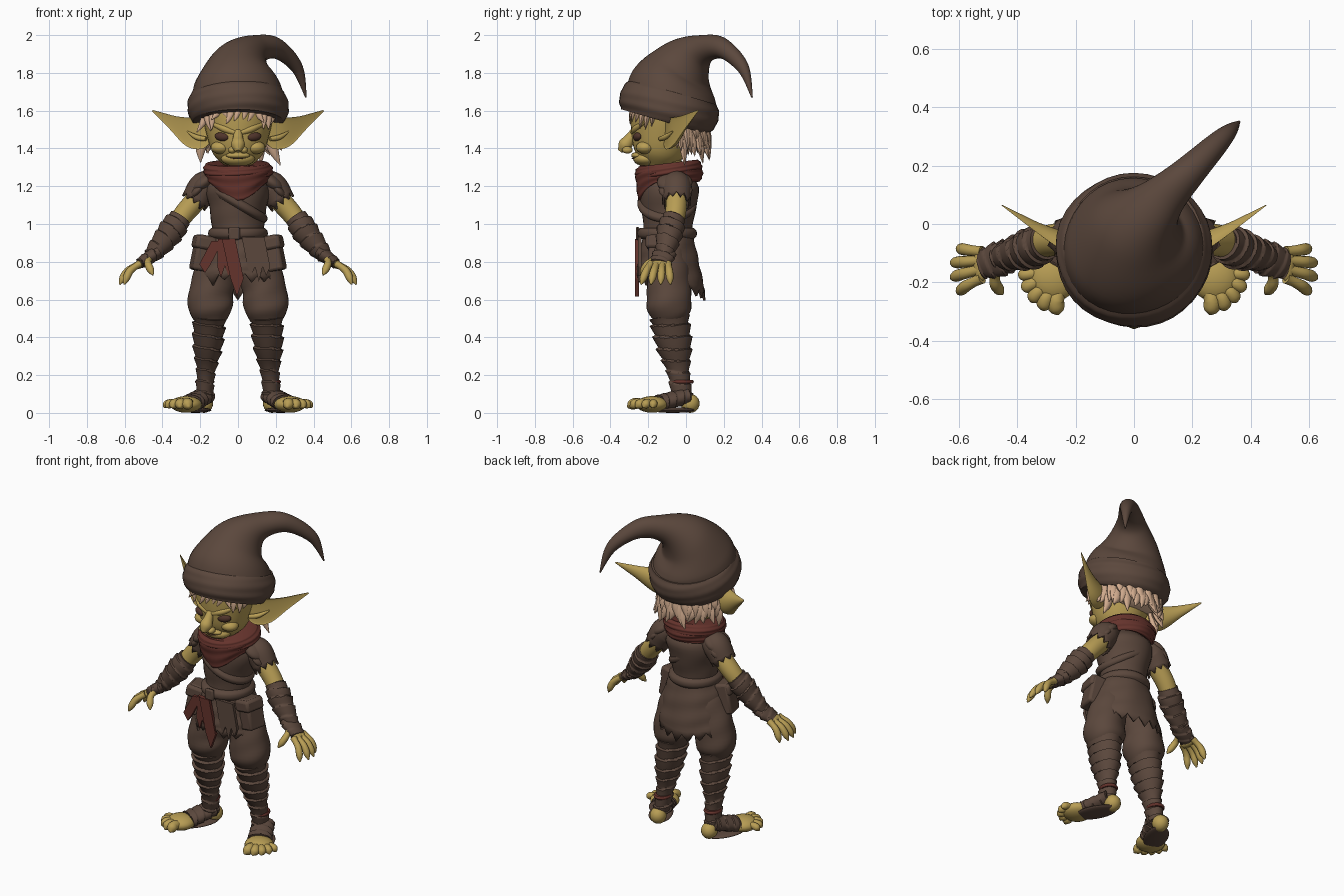
import bpy, bmesh, math, random
from mathutils import Vector, Matrix, Euler

random.seed(4)
if bpy.data.objects.get("Cube"):
    bpy.data.objects.remove(bpy.data.objects["Cube"])


def material(name, *rgb):
    m = bpy.data.materials.new(name)
    m.use_nodes = True
    m.diffuse_color = (*rgb, 1)
    m.node_tree.nodes["Principled BSDF"].inputs["Base Color"].default_value = (*rgb, 1)
    return m


BROWN = material("dark brown cloth", .105, .064, .046)
SKIN = material("olive skin", .48, .34, .09)
RED = material("dark red cloth", .13, .033, .025)
HAIR = material("pale hair", .64, .41, .27)
EYE = material("dark eye", .08, .035, .024)
FRONT, UP = Vector((0, -1, 0)), Vector((0, 0, 1))


def finish(name, bm, mat, angle=50):
    bmesh.ops.recalc_face_normals(bm, faces=bm.faces)
    mesh = bpy.data.meshes.new(name)
    bm.to_mesh(mesh)
    bm.free()
    mesh.materials.append(mat)
    ob = bpy.data.objects.new(name, mesh)
    bpy.context.collection.objects.link(ob)
    bpy.ops.object.select_all(action="DESELECT")
    ob.select_set(True)
    bpy.context.view_layer.objects.active = ob
    bpy.ops.object.shade_smooth_by_angle(angle=math.radians(angle))
    return ob


def along(values, t):
    """Smooth curve through evenly spaced values, at t from start to end."""
    last = len(values) - 1
    i = min(int(t * last), last - 1)
    f = t * last - i
    a, b, c, d = (values[max(0, min(k, last))] for k in range(i - 1, i + 3))
    return (b * 2 + (c - a) * f + (a * 2 - b * 5 + c * 4 - d) * f * f
            + (b * 3 - a - c * 3 + d) * f ** 3) * .5


def tube(name, mat, path, radii, flat=1, sides=20, rings=20, ref=FRONT, bump=None,
         dip=None, jag=0, solid=0, cup=False, mirror=1):
    """Sweep an ellipse along a path; flat is its depth towards ref over its width."""
    path = [Vector((mirror * x, y, z)) for x, y, z in path]
    centres = [along(path, i / rings) for i in range(rings + 1)]
    bm, loops = bmesh.new(), []
    for i, centre in enumerate(centres):
        t = i / rings
        d = (centres[min(i + 1, rings)] - centres[max(i - 1, 0)]).normalized()
        u = (ref - d * ref.dot(d)).normalized()
        v = d.cross(u)
        radius = max(along(radii, t), .001)
        loop = []
        for j in range(sides):
            a = math.tau * j / sides
            r = radius * (bump(t, a) if bump else 1)
            x, y = math.cos(a), math.sin(a) * flat
            if cup and x * v.y < 0:
                x *= -.1
            co = centre + (v * x + u * y) * r
            if dip:
                co += d * dip(a) * t * t
            if i == rings:
                co += d * jag * random.uniform(.5, 1) * (j % 2)
            loop.append(bm.verts.new(co))
        loops.append(loop)
    for p, q in zip(loops, loops[1:]):
        for j in range(sides):
            k = (j + 1) % sides
            bm.faces.new((p[j], p[k], q[k], q[j]))
    if not solid:
        bm.faces.new(loops[0])
        bm.faces.new(loops[-1])
    ob = finish(name, bm, mat)
    if solid:
        ob.modifiers.new("thickness", "SOLIDIFY").thickness = solid


def band(name, mat, centre, radius, height, flat=1, tilt=UP, **options):
    """Rounded ring of cloth around the body."""
    half = tilt.normalized() * height / 2
    tube(name, mat, [Vector(centre) - half, Vector(centre) + half],
         [radius * .9, radius, radius, radius * .9], flat, sides=36, **options)


def ball(name, mat, loc, size, rot=(0, 0, 0)):
    bm = bmesh.new()
    bmesh.ops.create_uvsphere(bm, u_segments=20, v_segments=12, radius=1)
    bm.transform(Matrix.LocRotScale(Vector(loc), Euler(rot), Vector(size)))
    finish(name, bm, mat)


def box(name, mat, loc, size, rot=(0, 0, 0)):
    bm = bmesh.new()
    bmesh.ops.create_cube(bm, size=1)
    bm.transform(Matrix.LocRotScale(Vector(loc), Euler(rot), Vector(size)))
    bevel = finish(name, bm, mat).modifiers.new("soft edges", "BEVEL")
    bevel.width, bevel.segments = .015, 2


def rag(name, mat, top, width, length, lean, teeth=2):
    """Torn hanging cloth: straight top edge, zigzag hem."""
    x, y, z = top
    outline = [(x + width / 2, z), (x - width / 2, z)]
    for i in range(teeth * 2 + 1):
        drop = length * (random.uniform(.85, 1) if i % 2 else .65)
        outline.append((x + lean + width * (i / teeth / 2 - .5), z - drop))
    bm = bmesh.new()
    face = bm.faces.new([bm.verts.new((px, y, pz)) for px, pz in outline])
    new = bmesh.ops.extrude_face_region(bm, geom=[face])["geom"]
    moved = [g for g in new if isinstance(g, bmesh.types.BMVert)]
    bmesh.ops.translate(bm, vec=FRONT * -.02, verts=moved)
    finish(name, bm, mat, 30)


def wraps(count, depth=.16):
    return lambda t, a: 1 + depth * (.5 - (t * count + .3 * math.sin(a + .6)) % 1)


def folds(count, depth):
    return lambda t, a: 1 + depth * (math.sin(count * a + 5 * t) + math.sin(22 * t + 2 * a))


# Hat with curling tail and rolled brim
tube("hat", BROWN, [(0, -.1, 1.57), (0, -.07, 1.72), (.02, -.01, 1.84), (.09, .08, 1.92), (.2, .19, 1.93),
                    (.31, .3, 1.83), (.36, .35, 1.67)], [.24, .235, .16, .085, .055, .033, .004],
     sides=36, rings=50, bump=folds(3, .012))
band("hat_brim", BROWN, (0, -.09, 1.62), .265, .165, tilt=Vector((0, .29, 1)), bump=folds(5, .006))

# Head and face
tube("head", SKIN, [(0, -.155, 1.3), (0, -.1, 1.64)], [.06, .13, .165, .185, .18], sides=32)
tube("neck", SKIN, [(0, -.08, 1.18), (0, -.1, 1.38)], [.08, .07])
ball("chin", SKIN, (0, -.21, 1.345), (.09, .07, .04))
tube("nose", SKIN, [(0, -.275, 1.49), (0, -.31, 1.435), (0, -.35, 1.385)], [.02, .027, .036, .012])
ball("upper_lip", SKIN, (0, -.26, 1.363), (.065, .03, .018))
tube("mouth", EYE, [(-.04, -.268, 1.35), (0, -.285, 1.346), (.04, -.268, 1.35)], [.003, .003], ref=UP)

# Hair mass, fringe and ragged locks
ball("hair_mass", HAIR, (0, 0, 1.51), (.175, .12, .1))


def lock(name, a, z, length, r):
    out = Vector((math.sin(a), -math.cos(a), 0))
    root = out * .18 + Vector((0, -.085, z))
    sway = Vector((random.uniform(-.03, .03), 0, 0))
    tube(name, HAIR, [root, root + out * .02 - UP * length / 2, root + out * .035 + sway - UP * length],
         [r, r, .002], .7, sides=8, rings=8)


for i in range(13):
    a = (i / 6 - 1) * 1.1
    lock("fringe_lock", a, 1.65 - .03 * abs(a), random.uniform(.06, .11) + .035 * abs(a), .021)
for i in range(30):
    lock("back_lock", 1.75 + .096 * i, 1.54 - .03 * (i % 3), random.uniform(.1, .17), .028)

# Torso, tunic skirt, belt and chest strap
tube("torso", BROWN, [(0, -.1, .88), (0, -.085, 1.28)], [.14, .133, .15, .165, .09],
     .95, sides=32, bump=folds(4, .014))
tube("tunic_skirt", BROWN, [(0, -.1, .97), (0, -.085, .73)], [.145, .185, .215], .83, sides=36, solid=.012,
     jag=.06, bump=folds(7, .014), dip=lambda a: .035 - .055 * math.sin(a))
band("belt", BROWN, (0, -.1, .95), .156, .06)
box("belt_buckle", BROWN, (-.02, -.256, .95), (.06, .02, .07))
band("chest_strap", BROWN, (0, -.1, 1.11), .177, .05, .88, Vector((.6, 0, 1)))

# Hanging cloth at the front
rag("front_flap", BROWN, (.08, -.255, .93), .12, .24, .03, 3)
rag("sash_cloth", RED, (-.05, -.27, .92), .07, .32, .045, 1)
rag("sash_fold", RED, (-.065, -.26, .92), .08, .22, -.005)
rag("sash_tail", RED, (-.11, -.257, .91), .06, .19, -.065, 1)

# Scarf with pointed front
tube("scarf", RED, [(0, -.09, 1.31), (0, -.09, 1.225)], [.15, .178, .175, .165], sides=36, solid=.015,
     bump=folds(5, .012), dip=lambda a: .1 * max(0, math.sin(a)) ** 3)
band("scarf_roll", RED, (0, -.09, 1.285), .182, .075, .97, Vector((0, -.12, 1)), bump=folds(3, .015))

# Paired parts
for s, side in ((1, "left"), (-1, "right")):
    def limb(name, mat, *shape, **options):
        tube(side + "_" + name, mat, *shape, mirror=s, **options)

    def paired(build, name, mat, loc, size, rot=(0, 0, 0)):
        x, y, z = loc
        build(side + "_" + name, mat, (s * x, y, z), size, (rot[0], s * rot[1], s * rot[2]))

    # Eyes, brows, cheeks and ears
    paired(ball, "eye", EYE, (.085, -.258, 1.462), (.041, .02, .023), (0, -.1, .35))
    limb("brow", SKIN, [(.01, -.28, 1.482), (.075, -.265, 1.505), (.14, -.222, 1.535)], [.014, .018, .01], ref=UP)
    paired(ball, "cheek", SKIN, (.09, -.215, 1.405), (.055, .05, .035))
    paired(ball, "nostril", SKIN, (.032, -.31, 1.392), (.02, .028, .019))
    limb("ear", SKIN, [(.15, -.12, 1.475), (.26, -.08, 1.49), (.453, .063, 1.6)], [.04, .062, .06, .026, .003],
         1.28, ref=UP, cup=True, sides=24)
    limb("ear_ridge", SKIN, [(.17, -.135, 1.45), (.22, -.11, 1.46), (.27, -.07, 1.49)], [.012, .014, .004], ref=UP)

    # Sleeve, shoulder pads, arm and wrapped bracer
    limb("sleeve", BROWN, [(.11, -.06, 1.22), (.175, -.05, 1.2), (.22, -.05, 1.135)], [.06, .08, .076],
         sides=20, jag=.045, solid=.012)
    paired(ball, "shoulder_pad", BROWN, (.18, -.06, 1.22), (.08, .095, .04), (0, .65, 0))
    paired(ball, "shoulder_layer", BROWN, (.212, -.055, 1.18), (.065, .09, .03), (0, .85, 0))
    limb("arm", SKIN, [(.15, -.05, 1.2), (.28, -.055, 1.06), (.38, -.09, .92)], [.06, .055, .045])
    limb("bracer", BROWN, [(.305, -.065, 1.035), (.37, -.09, .94), (.46, -.115, .83)], [.056, .07, .06, .042],
         sides=24, rings=50, bump=wraps(5))
    limb("hand_wrap", BROWN, [(.43, -.11, .85), (.52, -.14, .79)], [.035, .035, .028], 1.7, rings=24, bump=wraps(3))

    def digit(name, root, tip, r):
        knuckle = (root + tip) / 2 + Vector((.012, 0, .014))
        limb(name, SKIN, [root, knuckle, tip], [r, r * .9, r, r * .95, r * .2], sides=12)

    paired(ball, "knuckles", SKIN, (.525, -.14, .785), (.025, .06, .022), (0, .6, 0))
    for i in range(4):
        spread = i - 1.5
        root = Vector((.52, -.14 - .03 * spread, .79))
        digit("finger", root, root + Vector((.11 - .012 * spread ** 2, -.022 * spread - .02, -.11)), .02)
    digit("thumb", Vector((.475, -.17, .81)), Vector((.45, -.24, .73)), .02)

    # Belt pouches
    paired(box, "pouch", BROWN, (.185, -.135, .845), (.1, .12, .19), (0, -.2, -.2))
    paired(box, "pouch_flap", BROWN, (.178, -.142, .9), (.112, .132, .07), (0, -.2, -.2))

    # Baggy trousers and wrapped shins
    limb("trouser_leg", BROWN, [(.08, -.09, .85), (.14, -.09, .65), (.148, -.09, .48)],
         [.1, .11, .115, .118, .08], sides=28, bump=folds(4, .018))
    limb("shin_wrap", BROWN, [(.15, -.09, .51), (.165, -.05, .28), (.18, -.02, .07)], [.085, .078, .048, .05],
         1.2, sides=28, rings=80, bump=wraps(8, .2))
    limb("ankle_tie", RED, [(.176, -.02, .175), (.176, -.02, .155)], [.046, .051, .046], 1.2)

    # Foot with sandal wrap and fanned toes
    paired(ball, "heel", SKIN, (.18, .022, .05), (.048, .05, .05))
    paired(ball, "sole", BROWN, (.225, -.07, .015), (.07, .13, .015), (0, 0, .45))
    limb("foot_wrap", BROWN, [(.18, 0, .09), (.25, -.14, .05)], [.065, .067, .07], .65, ref=UP,
         rings=40, bump=wraps(4, .12))
    paired(ball, "forefoot", SKIN, (.275, -.18, .045), (.085, .085, .044), (0, 0, .5))
    for i in range(5):
        a = .1 + .34 * i
        out = Vector((math.sin(a), -math.cos(a), 0))
        ankle = Vector((.245, -.16, .045))
        digit("toe", ankle + out * .06, ankle + out * .15 - UP * .015, .029 - .002 * i)
